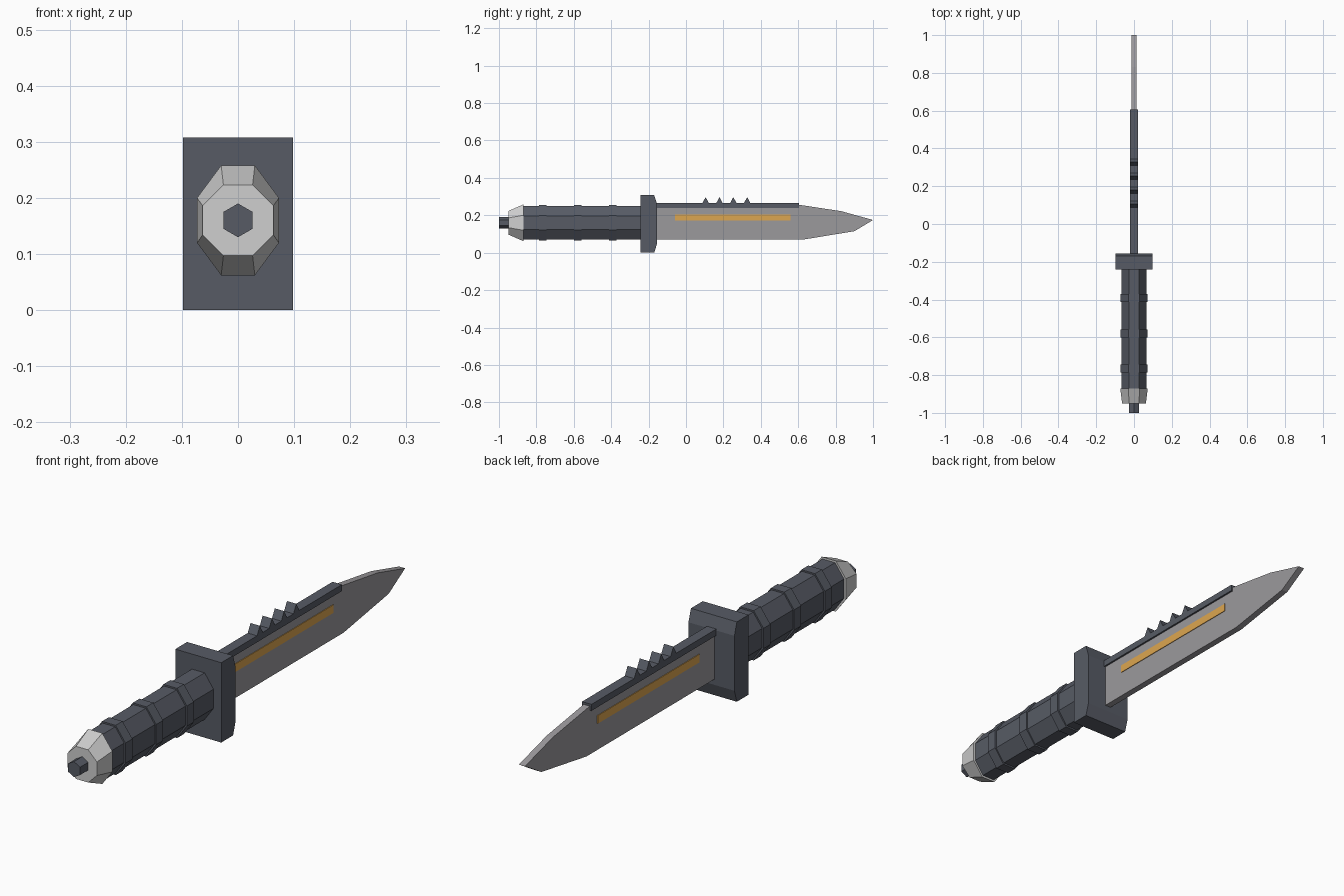
import bpy, bmesh, math

cube = bpy.data.objects.get("Cube")
if cube:
    bpy.data.objects.remove(cube, do_unlink=True)

AXIS_Z = 0.16  # height of the grip's long axis


def material(name, rgb):
    m = bpy.data.materials.new(name)
    m.use_nodes = True
    m.diffuse_color = (*rgb, 1)
    m.node_tree.nodes["Principled BSDF"].inputs["Base Color"].default_value = (*rgb, 1)
    return m


SLATE = material("dark slate", (0.095, 0.105, 0.13))
STEEL = material("steel grey", (0.33, 0.32, 0.335))
SILVER = material("light silver", (0.62, 0.62, 0.62))
GOLD = material("gold", (0.72, 0.38, 0.08))


def loft(name, rings, mat):
    """Join equal-length rings of points with quads and cap both ends."""
    bm = bmesh.new()
    loops = [[bm.verts.new(p) for p in ring] for ring in rings]
    n = len(loops[0])
    for a, b in zip(loops, loops[1:]):
        for i in range(n):
            j = (i + 1) % n
            bm.faces.new((a[i], a[j], b[j], b[i]))
    bm.faces.new(loops[0])
    bm.faces.new(loops[-1])
    bmesh.ops.recalc_face_normals(bm, faces=bm.faces)
    mesh = bpy.data.meshes.new(name)
    bm.to_mesh(mesh)
    bm.free()
    mesh.materials.append(mat)
    obj = bpy.data.objects.new(name, mesh)
    bpy.context.collection.objects.link(obj)
    return obj


def plate(name, profile, half, mat):
    """Side profile of (y, z) points, extruded across x."""
    return loft(name, [[(x, y, z) for y, z in profile] for x in (-half, half)], mat)


def rect(y0, y1, z0, z1):
    return [(y0, z0), (y1, z0), (y1, z1), (y0, z1)]


def octagon(y, w, h, flat_w, flat_h):
    """Stretched octagon around the grip axis."""
    quarter = [(w, flat_h), (flat_w, h)]
    pts = quarter + [(-x, z) for x, z in reversed(quarter)]
    pts += [(-x, -z) for x, z in pts]
    return [(x, y, AXIS_Z + z) for x, z in pts]


# Grip with three raised bands
loft("grip", [octagon(y, 0.065, 0.09, 0.027, 0.037) for y in (-0.87, -0.235)], SLATE)
for i in range(3):
    y = -0.766 + i * 0.187
    loft(f"grip_band_{i + 1}",
         [octagon(y + d, 0.071, 0.096, 0.029, 0.039) for d in (-0.021, 0.021)], SLATE)

# Tapered pommel and hexagonal end stud
loft("pommel", [octagon(-0.95, 0.063, 0.063, 0.026, 0.026),
                octagon(-0.87, 0.073, 0.098, 0.030, 0.040)], SILVER)
hexagon = [(0.03 * math.sin(i * math.pi / 3), 0.03 * math.cos(i * math.pi / 3))
           for i in range(6)]
loft("end_stud", [[(x, y, AXIS_Z + z) for x, z in hexagon] for y in (-1, -0.945)], SLATE)

# Guard, chamfered towards the blade at top and bottom
plate("guard", [(-0.242, 0), (-0.17, 0), (-0.155, 0.048),
                (-0.155, 0.26), (-0.17, 0.308), (-0.242, 0.308)], 0.098, SLATE)

# Blade, spine and saw teeth
plate("blade", [(-0.16, 0.07), (0.625, 0.07), (0.9, 0.115), (1, 0.175),
                (0.83, 0.222), (0.6, 0.257), (-0.16, 0.257)], 0.013, STEEL)
plate("spine", rect(-0.16, 0.605, 0.24, 0.265), 0.02, SLATE)
for i in range(4):
    y = 0.105 + i * 0.074
    plate(f"saw_tooth_{i + 1}", [(y - 0.02, 0.26), (y + 0.02, 0.26), (y, 0.297)],
          0.02, SLATE)

# Gold inlay on both faces of the blade
for side, name in ((1, "left"), (-1, "right")):
    inlay = plate(f"inlay_{name}", rect(-0.06, 0.56, 0.172, 0.203), 0.002, GOLD)
    inlay.location.x = side * 0.0135
